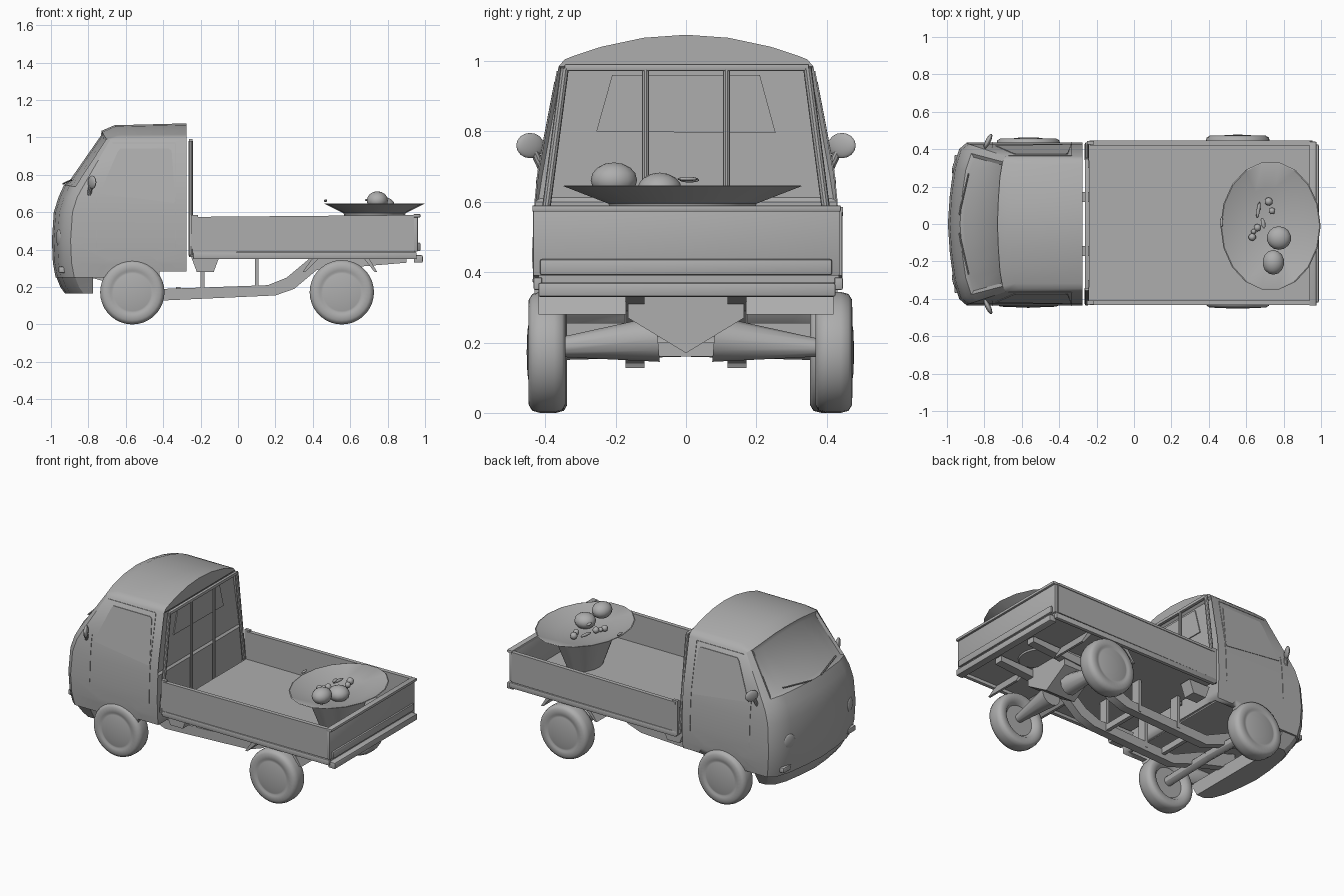
import bpy, bmesh, math
from mathutils import Vector

if "Cube" in bpy.data.objects:
    bpy.data.objects.remove(bpy.data.objects["Cube"])

gray = bpy.data.materials.new("plain_gray")
gray.diffuse_color = (0.42, 0.42, 0.42, 1)
gray.use_nodes = True
gray.node_tree.nodes["Principled BSDF"].inputs["Base Color"].default_value = gray.diffuse_color


def finish(name, bm, angle=30):
    bmesh.ops.recalc_face_normals(bm, faces=bm.faces)
    me = bpy.data.meshes.new(name)
    bm.to_mesh(me)
    bm.free()
    ob = bpy.data.objects.new(name, me)
    bpy.context.collection.objects.link(ob)
    me.materials.append(gray)
    bpy.ops.object.select_all(action='DESELECT')
    ob.select_set(True)
    bpy.context.view_layer.objects.active = ob
    bpy.ops.object.shade_smooth_by_angle(angle=math.radians(angle))
    return ob


def box(name, x, y, z, bevel=0):
    bm = bmesh.new()
    bmesh.ops.create_cube(bm, size=1)
    for v in bm.verts:
        v.co = [(r[0] + r[1]) / 2 + c * (r[1] - r[0]) for r, c in zip((x, y, z), v.co)]
    if bevel:
        bmesh.ops.bevel(bm, geom=bm.edges[:], offset=bevel, segments=2, affect='EDGES', profile=0.5)
    return finish(name, bm)


def prism(name, pts, a, b, place=lambda u, v, t: (u, t, v)):
    """Flat outline extruded from a to b, across y unless placed otherwise."""
    bm = bmesh.new()
    lo = [bm.verts.new(place(u, v, a)) for u, v in pts]
    hi = [bm.verts.new(place(u, v, b)) for u, v in pts]
    bm.faces.new(lo)
    bm.faces.new(hi)
    for i in range(len(pts)):
        j = (i + 1) % len(pts)
        bm.faces.new((lo[i], lo[j], hi[j], hi[i]))
    return finish(name, bm)


def rod(name, a, b, r, r2=None, seg=10):
    a, b = Vector(a), Vector(b)
    bm = bmesh.new()
    bmesh.ops.create_cone(bm, cap_ends=True, segments=seg, radius1=r,
                          radius2=r if r2 is None else r2, depth=(b - a).length)
    q = (b - a).to_track_quat('Z', 'Y')
    for v in bm.verts:
        v.co = q @ v.co + (a + b) / 2
    return finish(name, bm)


def ball(name, c, r, turn=0, seg=14):
    bm = bmesh.new()
    bmesh.ops.create_uvsphere(bm, u_segments=seg, v_segments=8, radius=1)
    ob = finish(name, bm, 60)
    ob.location, ob.scale, ob.rotation_euler = c, r, (0, 0, turn)
    return ob


def lathe(name, prof, seg, place, angle=35):
    """Profile (radius, height) turned; place maps (a, b, height) to a position."""
    bm = bmesh.new()
    rings = []
    for r, h in prof:
        if r == 0:
            rings.append([bm.verts.new(place(0, 0, h))] * seg)
        else:
            t = [2 * math.pi * i / seg for i in range(seg)]
            rings.append([bm.verts.new(place(r * math.cos(a), r * math.sin(a), h)) for a in t])
    for p, q in zip(rings, rings[1:]):
        for i in range(seg):
            j = (i + 1) % seg
            bm.faces.new(list(dict.fromkeys((p[i], p[j], q[j], q[i]))))
    return finish(name, bm, angle)


# Cab body: lofted levels (z, front x, half width), last two form the roof
S = [-1, -.92, -.7, -.35, 0, .35, .7, .92, 1]
BOW = {0: 0, .35: .01, .7: .03, .92: .06, 1: .10}
LEVELS = [(.25, -.975, .42), (.33, -.99, .43), (.45, -.995, .435), (.6, -.985, .428),
          (.68, -.96, .42), (.735, -.93, .41), (.985, -.73, .362), (1.005, -.66, .345)]


def half_width(z):
    for a, b in zip(LEVELS, LEVELS[1:]):
        if z <= b[0]:
            return a[2] + (b[2] - a[2]) * (z - a[0]) / (b[0] - a[0])
    return LEVELS[-1][2]


bm = bmesh.new()
front, back = [], []
for i, (z, xf, w) in enumerate(LEVELS):
    crown = (0, 0, 0, 0, 0, .012, .05, .06)[i]
    k = .45 if i > 5 else 1
    front.append([bm.verts.new((xf + BOW[abs(s)] * k, s * w, z + crown * (1 - s * s))) for s in S])
    back.append([bm.verts.new((-.275, s * w, z + (.07 if i == 7 else 0) * (1 - s * s))) for s in S])
glass, rear = [], []
for i in range(len(LEVELS) - 1):
    for j in range(len(S) - 1):
        f = bm.faces.new((front[i][j], front[i][j + 1], front[i + 1][j + 1], front[i + 1][j]))
        g = bm.faces.new((back[i][j], back[i + 1][j], back[i + 1][j + 1], back[i][j + 1]))
        if i == 5 and 0 < j < 7:
            glass.append(f)
        if 2 < i < 6:
            rear.append(g)
    for j in (0, -1):
        bm.faces.new((front[i][j], front[i + 1][j], back[i + 1][j], back[i][j]))
for j in range(len(S) - 1):
    bm.faces.new((front[-1][j], front[-1][j + 1], back[-1][j + 1], back[-1][j]))
    bm.faces.new((front[0][j], front[0][j + 1], back[0][j + 1], back[0][j]))
bmesh.ops.recalc_face_normals(bm, faces=bm.faces)
bmesh.ops.inset_region(bm, faces=glass, thickness=.022, depth=-.012)
bmesh.ops.inset_region(bm, faces=rear, thickness=.012, depth=-.012)
cab = finish("cab", bm, 35)
cutters = [rod("arch_cutter", (-.565, -.6, .19), (-.565, .6, .19), .2, seg=28),
           box("floor_cutter", (-.9, -.3), (-.385, .385), (.1, .36)),
           box("sill_cutter", (-.42, -.2), (-.6, .6), (.1, .282))]
for c in cutters:
    m = cab.modifiers.new("cut", 'BOOLEAN')
    m.operation, m.object, m.solver = 'DIFFERENCE', c, 'EXACT'
    c.hide_render = True
    c.hide_set(True)


def side_plate(name, pts, sy, out):
    """Thin plate lying on the sloped cab side."""
    prism(name, pts, -.003, out, lambda x, z, t: (x, sy * (half_width(z) + t), z))


SEAM_Z = [.41, .45, .6, .68, .735, .968]
for s in (-1, 1):
    side_plate("side_window", [(-.74, .70), (-.645, .92), (-.63, .94), (-.37, .94), (-.355, .93),
                               (-.335, .66), (-.345, .65)], s, .004)
    for a, b in zip(SEAM_Z, SEAM_Z[1:]):
        side_plate("door_seam", [(-.335, a), (-.331, a), (-.331, b), (-.335, b)], s, .003)
        if a < .7:
            side_plate("door_seam_front", [(-.76, a), (-.756, a), (-.756, b if b < .9 else .735),
                                           (-.76, b if b < .9 else .735)], s, .003)
    side_plate("door_seam_top", [(-.67, .972), (-.67, .968), (-.335, .968), (-.335, .972)], s, .003)
    # Mirrors, headlights, indicators and wipers
    rod("mirror_arm", (-.80, s * .40, .675), (-.785, s * .435, .75), .012)
    ball("mirror", (-.78, s * .443, .76), (.014, .044, .036), s * -.45)
    ball("headlight", (-.957, s * .31, .465), (.012, .042, .045), s * -.28, 20)
    box("indicator", (-.96, -.90), (s * .33 - .04, s * .33 + .04), (.275, .31), .008)
    rod("wiper", (-.935, s * .05, .752), (-.885, s * .27, .775), .005, seg=6)

# Bumper
bm = bmesh.new()
rows = []
for z, x, w in ((.165, -.925, .36), (.2, -.95, .38), (.255, -.972, .412)):
    rows.append([bm.verts.new((x + BOW[abs(s)], s * w, z)) for s in S]
                + [bm.verts.new((-.775, w, z)), bm.verts.new((-.775, -w, z))])
for p, q in zip(rows, rows[1:]):
    for i in range(len(p)):
        j = (i + 1) % len(p)
        bm.faces.new((p[i], p[j], q[j], q[i]))
bm.faces.new(rows[0])
bm.faces.new(rows[-1])
finish("bumper", bm)

# Rear window plate and guard frame behind the cab
prism("rear_window", [(-.255, .80), (.255, .795), (.21, .96), (-.21, .96)], -.290, -.281,
      lambda u, v, t: (t, u, v))
box("guard_top", (-.262, -.242), (-.345, .35), (.972, .992), .004)
for y in (-.115, .115):
    rod("guard_post", (-.252, y, .36), (-.252, y, .98), .01)
for s in (-1, 1):
    rod("guard_side", (-.252, s * .425, .37), (-.252, s * .345, .98), .012)

# Cargo bed
box("bed_floor", (-.24, .95), (-.42, .435), (.37, .395))
for y in (-.43, .425):
    prism("bed_side", [(-.235, .385), (.94, .39), (.94, .58), (-.235, .57)], y, y + .018)
    prism("bed_side_lip", [(-.235, .56), (.94, .57), (.94, .585), (-.235, .575)], y - .004, y + .022)
    box("bed_sill", (-.24, .955), (y - .003, y + .021), (.35, .385), .004)
    box("bed_corner_post", (-.25, -.215), (y, y + .02), (.36, .585))
box("tailgate", (.94, .962), (-.435, .437), (.39, .585), .004)
box("tailgate_lip", (.938, .975), (-.437, .44), (.572, .59), .004)
box("tailgate_ridge", (.96, .975), (-.415, .415), (.392, .437), .006)
box("rear_crossbar", (.94, .988), (-.42, .425), (.33, .37), .006)

# Wheels
TYRE = [(0, -.025), (.095, -.025), (.115, -.05), (.15, -.052), (.166, -.043), (.172, -.02), (.172, .02),
        (.166, .042), (.15, .052), (.118, .053), (.11, .048), (.1, .05), (.06, .056), (0, .058)]
for x, y in ((-.565, -.39), (-.565, .405), (.555, -.395), (.555, .42)):
    s = 1 if y > 0 else -1
    lathe("wheel", TYRE, 36, lambda a, b, h: (x + a, y + s * h, .172 + b), 50)

# Chassis rails, axles, brackets
for s in (-1, 1):
    y = s * .145
    prism("chassis_rail", [(-.86, .27), (-.6, .2), (-.4, .128), (.2, .155), (.3, .19), (.42, .29), (.9, .33),
                           (.9, .365), (.38, .35), (.26, .25), (.16, .21), (-.4, .19), (-.6, .28), (-.86, .36)],
          y - .027, y + .027)
    for x in (-.19, .1):
        box("rail_strut", (x - .01, x + .01), (y - .03, y + .03), (.16, .375))
    prism("side_bracket", [(-.25, .36), (-.10, .36), (-.13, .28), (-.22, .28)], s * .30, s * .38)
    rod("rear_axle", (.555, s * .08, .21), (.555, s * .38, .185), .065, .025, 12)
    rod("front_axle", (-.565, 0, .19), (-.565, s * .37, .18), .03, seg=12)
    prism("mudguard_front", [(.345, .28), (.36, .28), (.45, .37), (.41, .37)], s * .17, s * .42)
    prism("mudguard_rear", [(.745, .28), (.73, .28), (.66, .37), (.69, .37)], s * .17, s * .42)
for x in (-.32, .1):
    box("cross_member", (x - .012, x + .012), (-.145, .145), (.16, .2))

# Differential housing with a V-shaped underside
prism("differential", [(-.165, .37), (.165, .37), (.165, .27), (0, .17), (-.165, .27)], .45, .66,
      lambda u, v, t: (t, u, v))

# Basket standing in the bed, slightly wider across the truck
lathe("basket", [(0, .36), (.33, .36), (.62, .595), (1, .645), (.98, .647), (.6, .605), (0, .595)], 18,
      lambda a, b, h: (.73 + a * .268, -.01 + b * .345, h))

# Produce in the basket
ball("large_produce", (.775, -.075, .635), (.065, .063, .048))
ball("large_produce", (.745, -.205, .662), (.058, .066, .05))
for x, y, r in ((.72, .12, .022), (.738, .07, .018), (.66, -.02, .02), (.632, -.07, .02), (.64, -.04, .014)):
    ball("small_produce", (x, y, .625), (r, r, r), seg=10)
ball("thin_produce", (.665, .075, .63), (.01, .045, .01), -.15, 8)
ball("thin_produce", (.69, .005, .665), (.012, .03, .006), .2, 8)
ball("rim_scrap", (.468, .01, .662), (.009, .028, .007), 0, 8)
